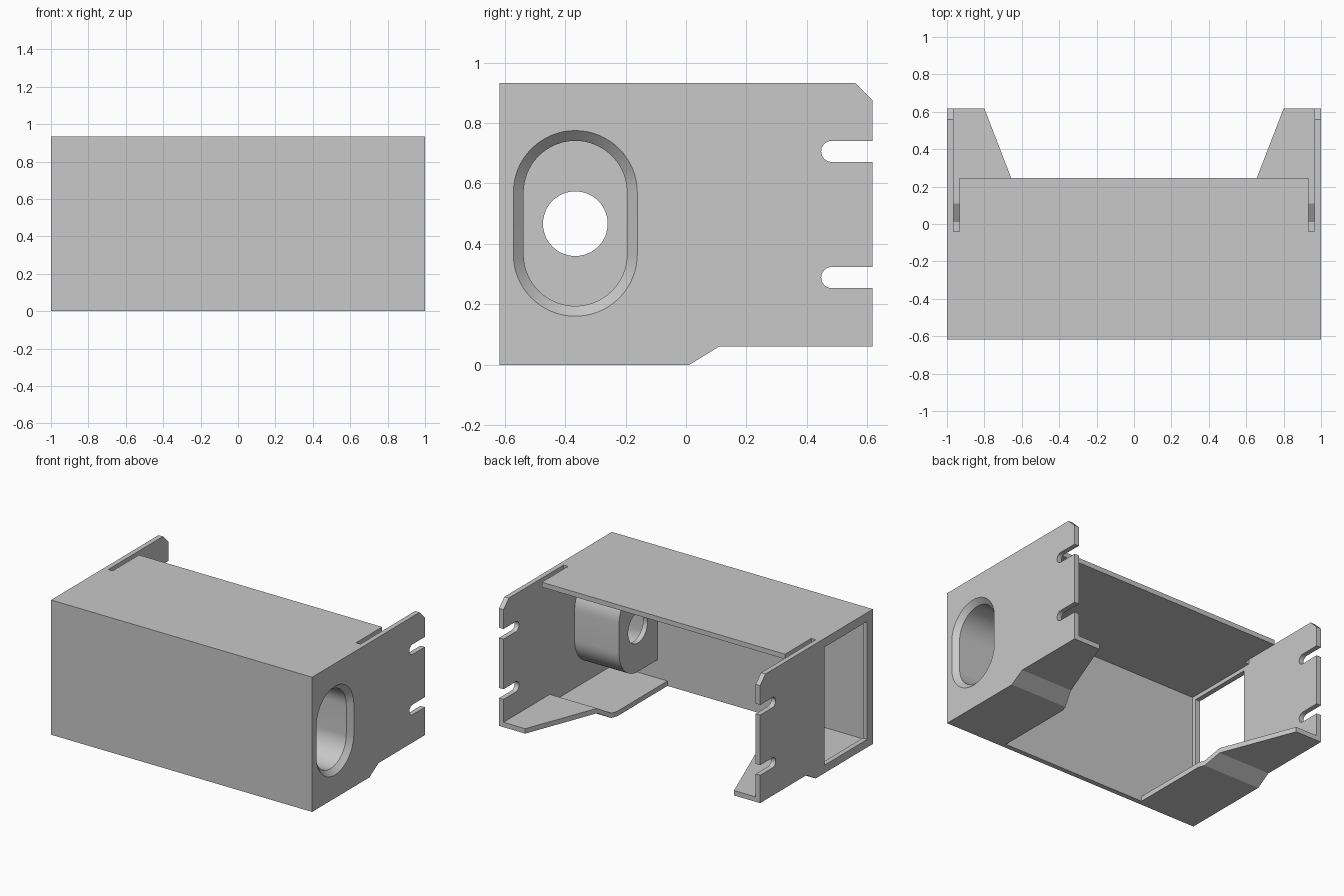
import bpy, bmesh, math

if "Cube" in bpy.data.objects:
    bpy.data.objects.remove(bpy.data.objects["Cube"])

T = 0.034            # sheet thickness
H = 0.933            # overall height
D = 0.617            # half depth
IN = 1 - T           # inner face of the side plates

grey = bpy.data.materials.new("grey metal")
grey.diffuse_color = (0.58, 0.58, 0.58, 1)
grey.use_nodes = True
grey.node_tree.nodes["Principled BSDF"].inputs["Base Color"].default_value = grey.diffuse_color


def loft(name, rings):
    """Closed solid skinned through equally sized rings of points."""
    bm = bmesh.new()
    vs = [[bm.verts.new(p) for p in r] for r in rings]
    n = len(rings[0])
    for a, b in zip(vs, vs[1:]):
        for i in range(n):
            j = (i + 1) % n
            bm.faces.new((a[i], a[j], b[j], b[i]))
    bm.faces.new(vs[0])
    bm.faces.new(vs[-1][::-1])
    bmesh.ops.recalc_face_normals(bm, faces=bm.faces)
    me = bpy.data.meshes.new(name)
    bm.to_mesh(me)
    bm.free()
    me.materials.append(grey)
    ob = bpy.data.objects.new(name, me)
    bpy.context.collection.objects.link(ob)
    return ob


def prism_x(name, outline, x0, x1):
    return loft(name, [[(x, y, z) for y, z in outline] for x in (x0, x1)])


def prism_z(name, outline, z0, z1):
    return loft(name, [[(x, y, z) for x, y in outline] for z in (z0, z1)])


def arc(cy, cz, r, a0, a1, n):
    return [(cy + r * math.cos(math.radians(a0 + (a1 - a0) * i / n)),
             cz + r * math.sin(math.radians(a0 + (a1 - a0) * i / n))) for i in range(n + 1)]


def cut(ob, cutters):
    bpy.context.view_layer.objects.active = ob
    for c in cutters:
        m = ob.modifiers.new("cut", 'BOOLEAN')
        m.operation, m.solver, m.object = 'DIFFERENCE', 'EXACT', c
        bpy.ops.object.modifier_apply(modifier=m.name)


# front and top plates; the top has a relief slot beside each side plate
prism_z("front_plate", [(-1, -D), (1, -D), (1, -D + T), (-1, -D + T)], 0, H)
prism_z("top_plate", [(-IN, -D + T), (IN, -D + T), (IN, -0.04), (0.932, -0.04), (0.932, 0.247),
                      (-0.932, 0.247), (-0.932, -0.04), (-IN, -0.04)], H - T, H)

# side plates with two open slots, a clipped corner and a stepped lower edge
side = [(-D + T, 0), (0.01, 0), (0.11, 0.061), (D, 0.061)]
for cz in (0.289, 0.706):
    side += [(D, cz - 0.035)] + arc(0.482, cz, 0.035, 270, 90, 12) + [(D, cz + 0.035)]
side += [(D, H - 0.058), (D - 0.058, H), (-D + T, H)]
right = prism_x("right_side_plate", side, IN, 1)
left = prism_x("left_side_plate", side, -1, -IN)

# rectangular window in the left plate
window = prism_x("window_cutter", [(-0.555, 0.055), (-0.085, 0.055), (-0.085, 0.872), (-0.555, 0.872)],
                 -1.1, -0.9)
cut(left, [window])

# recessed housing on the right, rounded at the back and joined to the front plate
PY, Z0, Z1, R = -0.366, 0.366, 0.57, 0.205
housing = prism_x("pocket_housing",
                  [(-D + T, Z0 - R)] + arc(PY, Z0, R, -90, 0, 16) + arc(PY, Z1, R, 0, 90, 16)
                  + [(-D + T, Z1 + R)], 0.625, IN)


# oval pocket with chamfered mouth, and a round hole in its floor
def oval(x, r):
    return [(x, y, z) for y, z in arc(PY, Z0, r, 180, 360, 32) + arc(PY, Z1, r, 0, 180, 32)]


pocket = loft("pocket_cutter", [oval(0.66, 0.171), oval(IN, 0.171), oval(1.01, 0.215)])
hole = prism_x("hole_cutter", arc(PY, 0.467, 0.107, 0, 360 - 7.5, 47), 0.55, 0.75)
cut(right, [pocket])
cut(housing, [pocket, hole])
for c in (window, pocket, hole):
    bpy.data.objects.remove(c)

# bent, tapered bottom flanges
for s, name in ((1, "right_bottom_flange"), (-1, "left_bottom_flange")):
    rings = []
    for y, z in ((-D + T, 0), (-0.03, 0), (0.01, 0), (0.11, 0.061), (D, 0.061)):
        xin = 0.55 + max(0, y + 0.03) * 0.386
        rings.append([(s * xin, y, z), (s * IN, y, z), (s * IN, y, z + T), (s * xin, y, z + T)])
    loft(name, rings)

# smooth the round surfaces, keep sheet edges crisp
bpy.ops.object.select_all(action='SELECT')
bpy.context.view_layer.objects.active = right
bpy.ops.object.shade_smooth_by_angle(angle=math.radians(25))
